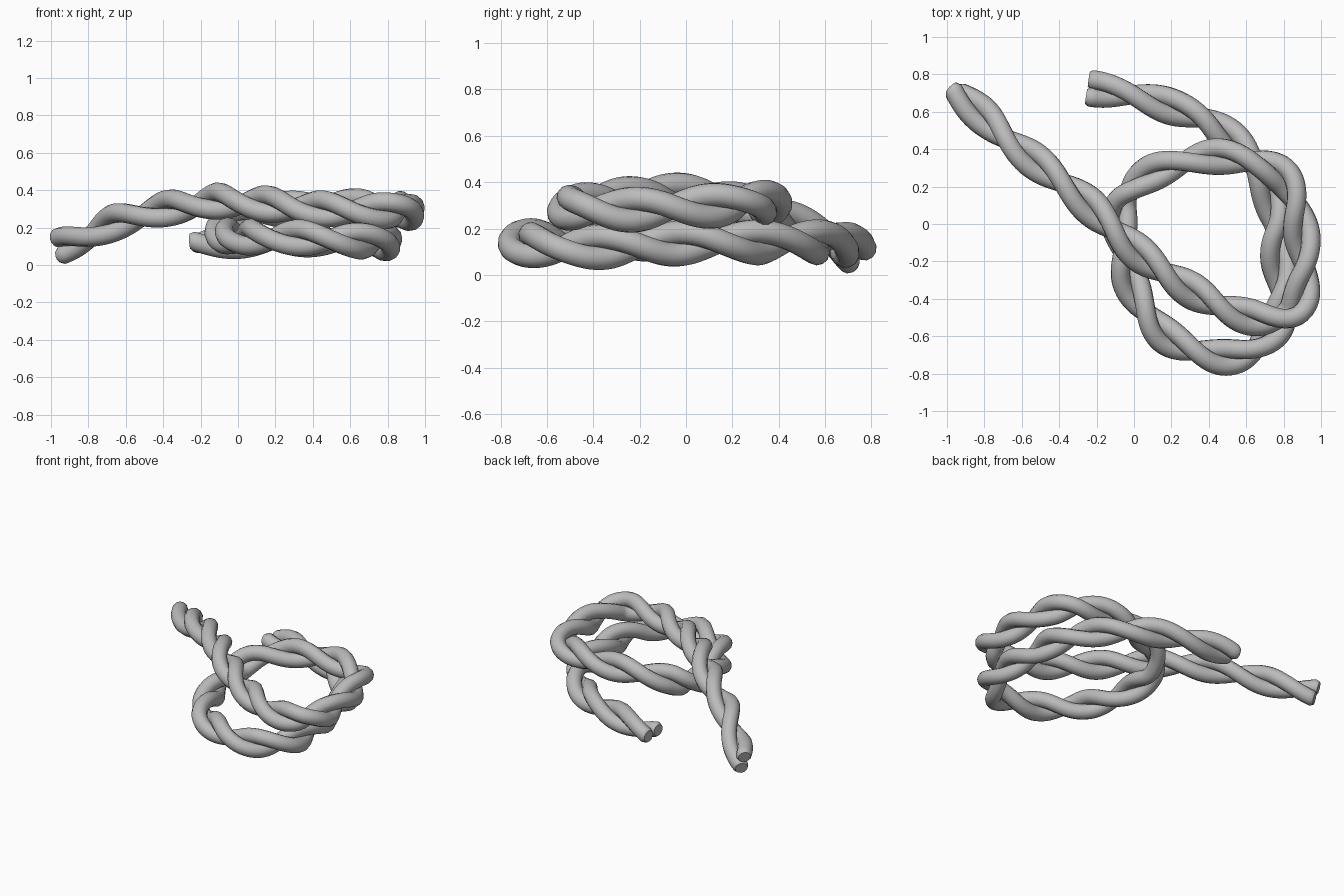
import bpy
import math
from mathutils import Vector

# Remove the default cube only
cube = bpy.data.objects.get("Cube")
if cube:
    bpy.data.objects.remove(cube, do_unlink=True)

STRAND_RADIUS = 0.052
STRAND_OFFSET = 0.047
HALF_TURNS = 20.5
SAMPLES = 400

# Rope centre line: free end, upper loop, drop under itself, lower loop, free end
PATH = [Vector(p) for p in (
    (-.95, .71, .1), (-.8, .57, .16), (-.6, .39, .25), (-.34, .19, .31),
    (-.15, .01, .34), (.03, -.16, .34), (.22, -.3, .32), (.46, -.44, .3),
    (.69, -.51, .29), (.86, -.46, .29), (.91, -.28, .28), (.9, -.08, .29),
    (.85, .16, .3), (.73, .3, .31), (.45, .36, .31), (.19, .31, .29),
    (0, .21, .25), (-.08, .07, .18), (-.04, -.24, .15), (.05, -.45, .15),
    (.2, -.62, .15), (.45, -.71, .14), (.63, -.68, .13), (.76, -.54, .12),
    (.79, -.33, .12), (.76, -.1, .13), (.75, .05, .14), (.7, .22, .14),
    (.57, .4, .14), (.4, .55, .14), (.19, .63, .14), (0, .69, .13),
    (-.23, .725, .12))]


def smooth_path(points, steps=16):
    """Catmull-Rom curve through the points."""
    ext = [points[0] * 2 - points[1], *points, points[-1] * 2 - points[-2]]
    out = []
    for a, b, c, d in zip(ext, ext[1:], ext[2:], ext[3:]):
        for i in range(steps):
            t = i / steps
            out.append(b + ((c - a) * t + (a * 2 - b * 5 + c * 4 - d) * t ** 2
                            + (b * 3 - a - c * 3 + d) * t ** 3) / 2)
    return out + [points[-1]]


def resample(points, count):
    """Evenly spaced points along a polyline."""
    lengths = [0]
    for a, b in zip(points, points[1:]):
        lengths.append(lengths[-1] + (b - a).length)
    out, seg = [], 0
    for i in range(count):
        target = lengths[-1] * i / (count - 1)
        while seg < len(points) - 2 and lengths[seg + 1] < target:
            seg += 1
        t = (target - lengths[seg]) / (lengths[seg + 1] - lengths[seg])
        out.append(points[seg].lerp(points[seg + 1], t))
    return out


def half_turns(u):
    """Twist along the rope, slightly tighter and looser round the loops."""
    drift = 0.05 - 0.2 * math.sin(math.tau * u) - 0.1 * math.sin(2 * math.tau * u)
    return HALF_TURNS * u + drift


def strand_points(centre, phase):
    """Right-handed helix wound around the centre line, with squared-off ends."""
    up = Vector((0, 0, 1))
    last = len(centre) - 1
    out = []
    for i, p in enumerate(centre):
        tangent = (centre[min(i + 1, last)] - centre[max(i - 1, 0)]).normalized()
        side = tangent.cross(up).normalized()
        normal = side.cross(tangent)
        angle = phase + math.pi * half_turns(i / last)
        out.append(p + (normal * math.cos(angle) + side * math.sin(angle)) * STRAND_OFFSET)
    start = out[0] + (centre[0] - centre[1])
    end = out[-1] + (centre[-1] - centre[-2])
    return [start, *out, end]


def make_strand(name, points, material):
    """Round tube with softened, capped ends, converted to a mesh."""
    curve = bpy.data.curves.new(name, "CURVE")
    curve.dimensions = "3D"
    curve.bevel_depth = STRAND_RADIUS
    curve.bevel_resolution = 4
    curve.use_fill_caps = True
    spline = curve.splines.new("POLY")
    spline.points.add(len(points) - 1)
    for target, p in zip(spline.points, points):
        target.co = (*p, 1)
    for tip in (0, -1):
        spline.points[tip].radius = 0.8
    obj = bpy.data.objects.new(name, curve)
    bpy.context.collection.objects.link(obj)
    bpy.ops.object.select_all(action="DESELECT")
    obj.select_set(True)
    bpy.context.view_layer.objects.active = obj
    bpy.ops.object.convert(target="MESH")
    obj = bpy.context.object
    obj.data.materials.clear()
    obj.data.materials.append(material)
    bpy.ops.object.shade_smooth_by_angle(angle=math.radians(40))


# Single grey rope colour
grey = bpy.data.materials.new("rope_grey")
grey.use_nodes = True
colour = (0.5, 0.5, 0.5, 1)
grey.diffuse_color = colour
grey.node_tree.nodes["Principled BSDF"].inputs["Base Color"].default_value = colour

# Two strands twisted together
centre_line = resample(smooth_path(PATH), SAMPLES)
for name, phase in (("rope_strand_a", 0), ("rope_strand_b", math.pi)):
    make_strand(name, strand_points(centre_line, phase), grey)
